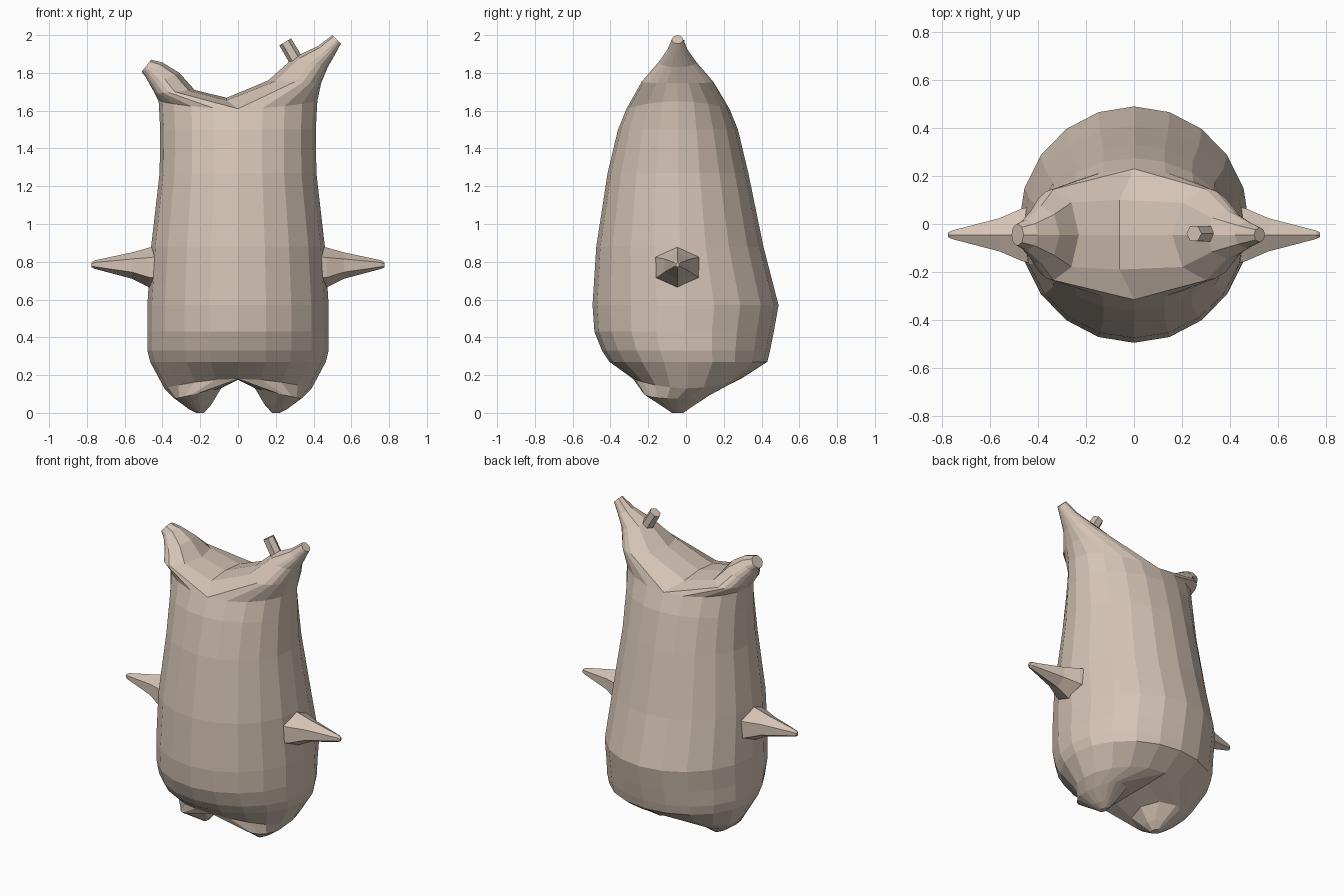
import bpy, bmesh
from math import sin, cos, radians, pi
from mathutils import Vector

if "Cube" in bpy.data.objects:
    bpy.data.objects.remove(bpy.data.objects["Cube"])

mat = bpy.data.materials.new("tan")
mat.diffuse_color = (0.66, 0.55, 0.46, 1)
mat.use_nodes = True
mat.node_tree.nodes["Principled BSDF"].inputs["Base Color"].default_value = mat.diffuse_color
N = 20          # sides of the body
CY = -0.045     # depth of the limb axes


def bridge(bm, a, b):
    for i in range(len(a)):
        j = (i + 1) % len(a)
        bm.faces.new((a[i], a[j], b[j], b[i]))


def finish(bm, name):
    bmesh.ops.recalc_face_normals(bm, faces=bm.faces)
    me = bpy.data.meshes.new(name)
    bm.to_mesh(me)
    bm.free()
    me.materials.append(mat)
    ob = bpy.data.objects.new(name, me)
    bpy.context.collection.objects.link(ob)
    return ob


def body_ring(bm, z, rx, yf, yb, bend=0):
    """Oval ring starting at the front; bend lifts the sides."""
    ring = []
    for i in range(N):
        a = -pi / 2 + 2 * pi * i / N
        ring.append(bm.verts.new((rx * cos(a), (yf + yb) / 2 + (yb - yf) / 2 * sin(a),
                                  z + bend * cos(a) ** 2)))
    return ring


ANGLES = [radians(-90 + 180 * i / (N // 2)) for i in range(N // 2 + 1)]
ANGLES += [radians(a) for a in (135, 180, 225)]


def limb(bm, loop, sections):
    """Taper a loop through (inner x, z, outer x, z, half depth) sections."""
    for xi, zi, xo, zo, h in sections:
        nxt = []
        for a in ANGLES:
            c = cos(a)
            nxt.append(bm.verts.new(((xi + xo) / 2 + (xo - xi) / 2 * c, CY + h * sin(a),
                                     (zi + zo) / 2 + (zo - zi) / 2 * c)))
        bridge(bm, loop, nxt)
        loop = nxt
    bm.faces.new(loop)


def split(bm, ring, ridge, right, left):
    """Close an open ring with a saddle ridge and two limbs."""
    mid = [bm.verts.new(p) for p in ridge]
    half = N // 2
    limb(bm, ring[:half + 1] + mid, right)
    limb(bm, [ring[-i] for i in range(half + 1)] + mid, left)


# Body with two ears and two feet
bm = bmesh.new()
rings = [body_ring(bm, *r) for r in (
    (0.18, 0.39, -0.28, 0.29, -0.05),
    (0.27, 0.465, -0.405, 0.43, 0.0),
    (0.33, 0.48, -0.445, 0.445, 0.0),
    (0.43, 0.48, -0.485, 0.465, 0.0),
    (0.57, 0.48, -0.495, 0.49, 0.0),
    (0.88, 0.46, -0.475, 0.41, 0.0),
    (1.27, 0.415, -0.415, 0.33, 0.0),
    (1.50, 0.412, -0.36, 0.275, 0.0),
    (1.61, 0.42, -0.315, 0.23, 0.04))]
for a, b in zip(rings, rings[1:]):
    bridge(bm, a, b)

split(bm, rings[-1],
      [(-0.06, 0.10, 1.655), (-0.06, CY, 1.668), (-0.06, -0.19, 1.655)],
      [(0.16, 1.76, 0.44, 1.745, 0.19), (0.30, 1.885, 0.475, 1.83, 0.10),
       (0.42, 1.94, 0.515, 1.90, 0.055), (0.50, 2.0, 0.545, 1.955, 0.03)],
      [(-0.23, 1.71, -0.44, 1.69, 0.19), (-0.31, 1.80, -0.465, 1.735, 0.12),
       (-0.40, 1.855, -0.49, 1.78, 0.065), (-0.46, 1.87, -0.51, 1.805, 0.045)])

foot = [(0.09, 0.13, 0.335, 0.075, 0.18), (0.14, 0.045, 0.26, 0.02, 0.075),
        (0.18, 0.0, 0.22, 0.0, 0.03)]
split(bm, rings[0],
      [(0, 0.12, 0.175), (0, CY, 0.175), (0, -0.17, 0.175)],
      foot, [(-a, b, -c, d, e) for a, b, c, d, e in foot])
finish(bm, "body")

# Arms: six-sided tapered spikes
for side, name in ((1, "right_arm"), (-1, "left_arm")):
    bm = bmesh.new()
    prev = None
    for x, z, ry, rz in ((0.42, 0.77, 0.14, 0.115), (0.47, 0.77, 0.125, 0.105),
                         (0.56, 0.78, 0.08, 0.07), (0.76, 0.785, 0.02, 0.022),
                         (0.776, 0.783, 0.01, 0.012)):
        ring = [bm.verts.new((side * x, CY + ry * sin(k * pi / 3), z + rz * cos(k * pi / 3)))
                for k in range(6)]
        if prev:
            bridge(bm, prev, ring)
        else:
            bm.faces.new(ring)
        prev = ring
    bm.faces.new(prev)
    finish(bm, name)

# Small peg on the taller ear
bm = bmesh.new()
bmesh.ops.create_cone(bm, cap_ends=True, segments=6, radius1=0.038, radius2=0.036, depth=0.13)
axis = Vector((-0.5, 0, 0.85))
peg = finish(bm, "ear_peg")
peg.rotation_euler = axis.to_track_quat('Z', 'Y').to_euler()
peg.location = (0.283, -0.04, 1.908)
